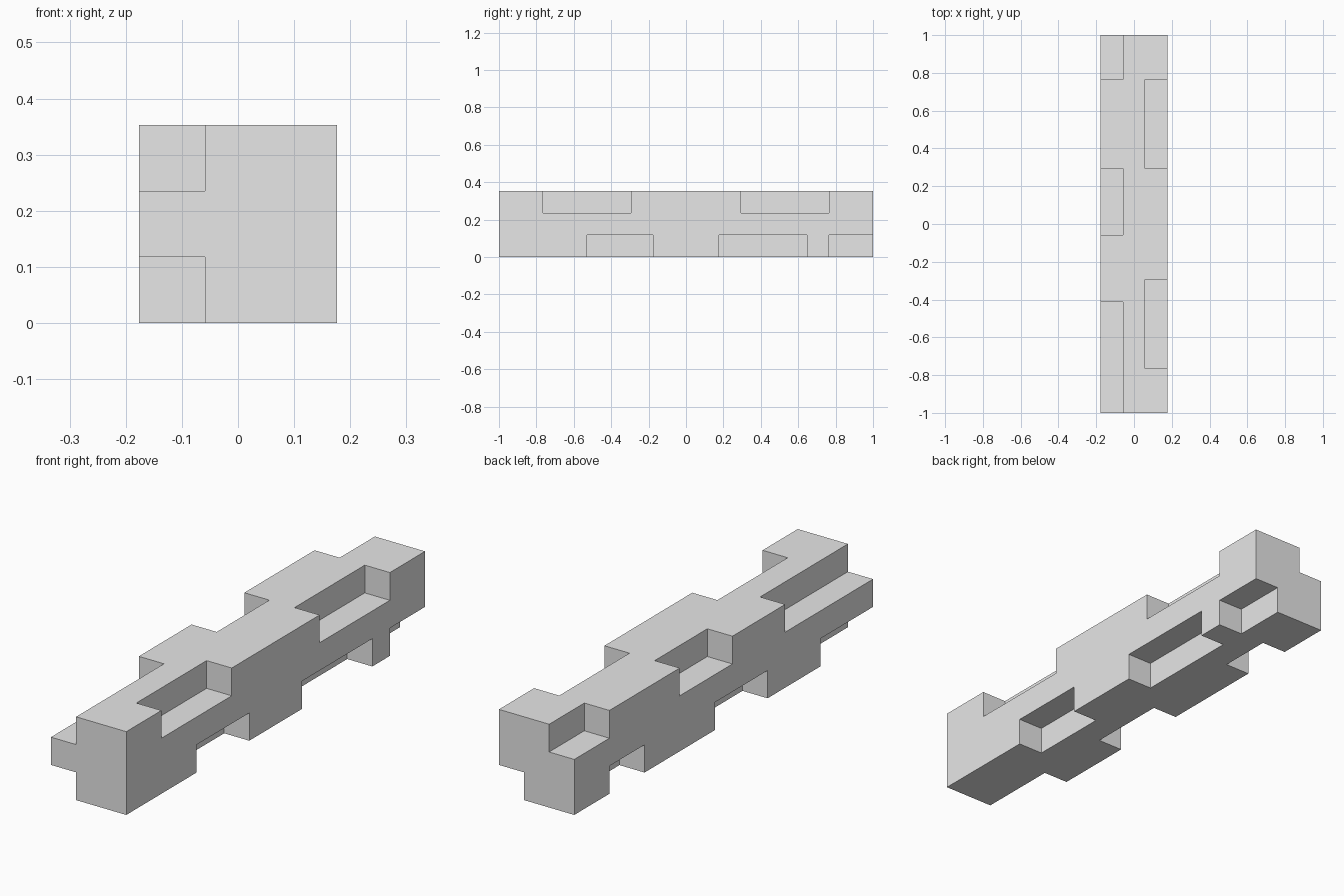
import bpy
import bmesh
from mathutils import Matrix, Vector

default = bpy.data.objects.get("Cube")
if default:
    bpy.data.objects.remove(default, do_unlink=True)

LENGTH_UNITS = 17
U = 2 / LENGTH_UNITS          # one grid unit of the notched beam
HALF = 1.5 * U                # half the beam's thickness

grey = bpy.data.materials.new("plain_grey")
grey.use_nodes = True
grey.diffuse_color = (0.8, 0.8, 0.8, 1)
grey.node_tree.nodes["Principled BSDF"].inputs["Base Color"].default_value = (0.8, 0.8, 0.8, 1)


def add_box(bm, low, high):
    low, high = Vector(low), Vector(high)
    place = Matrix.Translation((low + high) / 2) @ Matrix.Diagonal((high - low).to_4d())
    bmesh.ops.create_cube(bm, size=1, matrix=place)


def make_object(name, bm):
    mesh = bpy.data.meshes.new(name)
    bm.to_mesh(mesh)
    bm.free()
    mesh.materials.append(grey)
    obj = bpy.data.objects.new(name, mesh)
    bpy.context.collection.objects.link(obj)
    return obj


# Square beam
bm = bmesh.new()
add_box(bm, (-HALF, -1, 0), (HALF, 1, 2 * HALF))
beam = make_object("notched_beam", bm)

# Notches along each long edge: (x side, z side) -> start and end in units
notches = {
    (1, 1): [(2, 6), (11, 15)],
    (1, -1): [(4, 7), (10, 14), (15, 17)],
    (-1, 1): [(0, 5), (8, 11), (15, 17)],
    (-1, -1): [(0, 3), (6, 9), (13, 15)],
}

# Cutter blocks reach past the outside of the beam
bm = bmesh.new()
for (side_x, side_z), spans in notches.items():
    xs = sorted((side_x * U / 2, side_x * 2 * U))
    zs = sorted((HALF + side_z * U / 2, HALF + side_z * 2 * U))
    for start, end in spans:
        y0 = -1 + U * (start if start > 0 else -1)
        y1 = -1 + U * (end if end < LENGTH_UNITS else end + 1)
        add_box(bm, (xs[0], y0, zs[0]), (xs[1], y1, zs[1]))
cutter = make_object("notch_cutter", bm)
cutter.hide_render = True

# Cut the notches, then drop the helper
cut = beam.modifiers.new("notches", 'BOOLEAN')
cut.operation = 'DIFFERENCE'
cut.solver = 'EXACT'
cut.object = cutter
bpy.context.view_layer.objects.active = beam
bpy.ops.object.modifier_apply(modifier=cut.name)
bpy.data.objects.remove(cutter, do_unlink=True)
